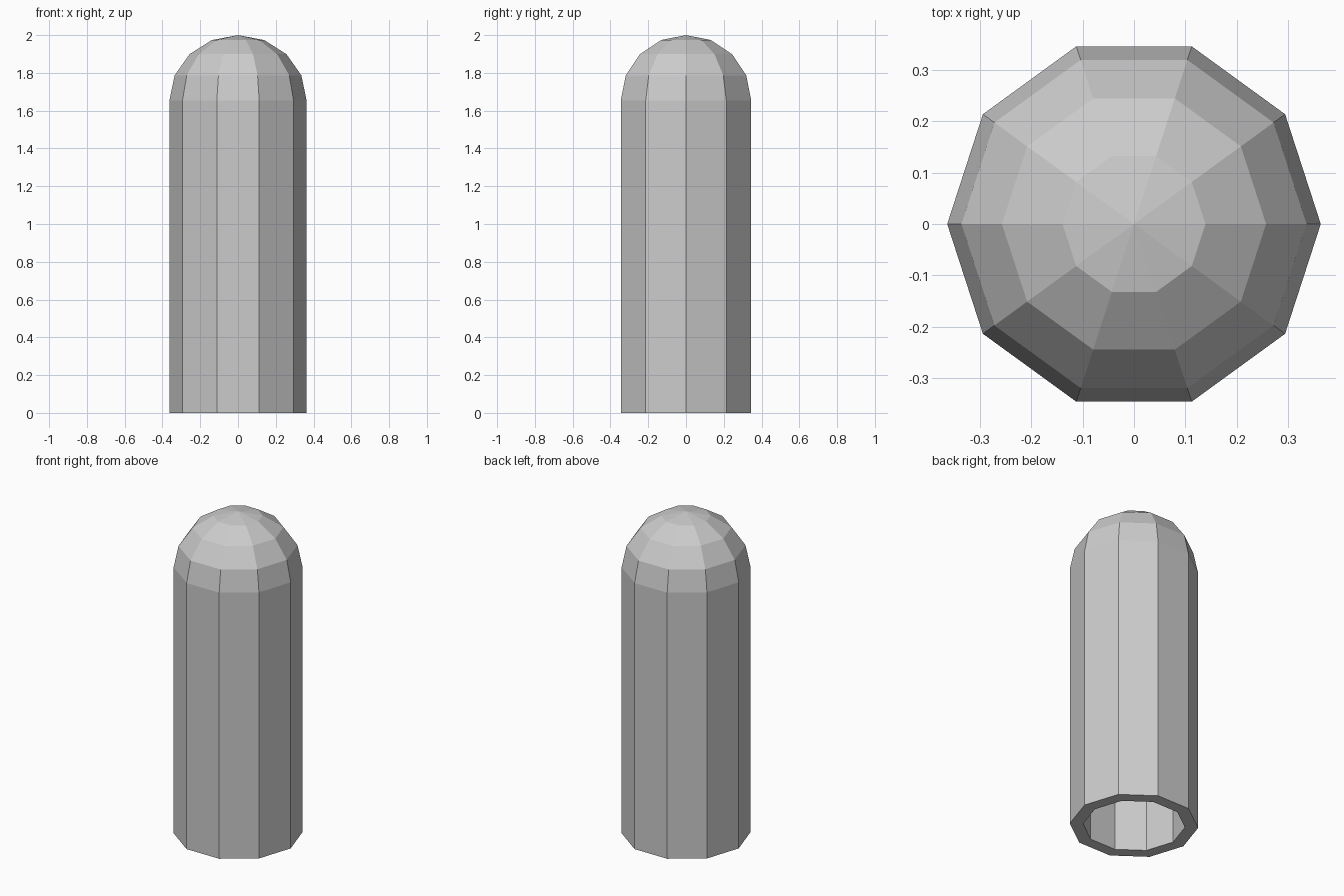
import bpy, bmesh
from math import sin, cos, pi

if "Cube" in bpy.data.objects:
    bpy.data.objects.remove(bpy.data.objects["Cube"])

SIDES = 10


def dome_profile(radius, spring, rise, steps=4):
    """Bottom rim, then a quarter arc of rings that stops short of the apex."""
    arc = [(radius * cos(i * pi / 2 / steps), spring + rise * sin(i * pi / 2 / steps))
           for i in range(steps)]
    return [(radius, 0.0)] + arc, spring + rise


def add_shell(bm, profile, apex_z):
    """Sweep a profile round z, close it at the apex, return the bottom ring."""
    rings = [[bm.verts.new((r * cos(2 * pi * k / SIDES), r * sin(2 * pi * k / SIDES), z))
              for k in range(SIDES)] for r, z in profile]
    apex = bm.verts.new((0, 0, apex_z))
    for k in range(SIDES):
        n = (k + 1) % SIDES
        for a, b in zip(rings, rings[1:]):
            bm.faces.new((a[k], a[n], b[n], b[k]))
        bm.faces.new((rings[-1][k], rings[-1][n], apex))
    return rings[0]


bm = bmesh.new()
# Outer wall and hollow inner wall
outer = add_shell(bm, *dome_profile(0.363, 1.655, 0.345))
inner = add_shell(bm, *dome_profile(0.288, 1.65, 0.278))
# Flat rim joining the two walls
for k in range(SIDES):
    n = (k + 1) % SIDES
    bm.faces.new((outer[k], inner[k], inner[n], outer[n]))
bmesh.ops.recalc_face_normals(bm, faces=bm.faces)

mesh = bpy.data.meshes.new("domed_tube")
bm.to_mesh(mesh)
bm.free()
bpy.context.collection.objects.link(bpy.data.objects.new("domed_tube", mesh))
